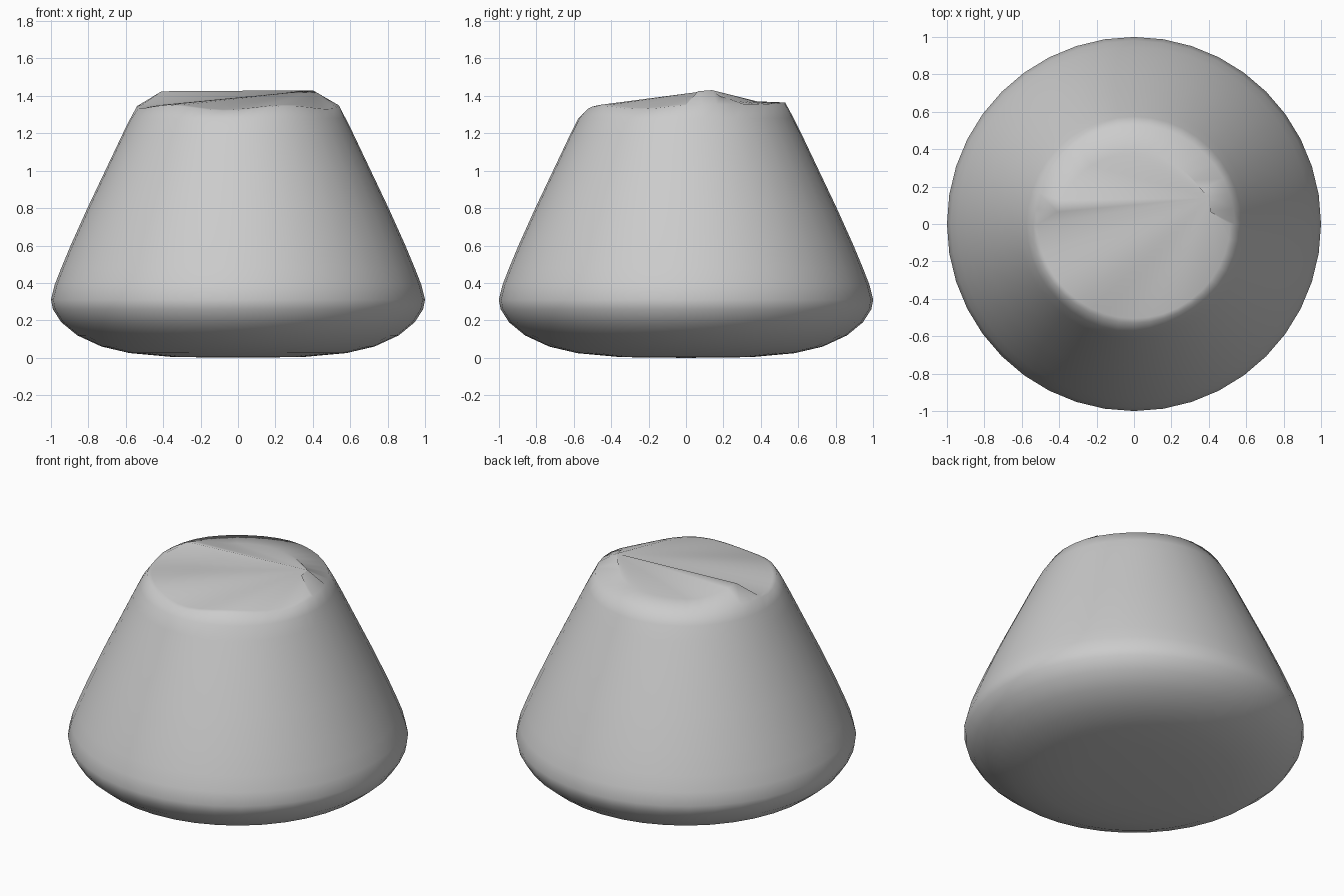
import bpy
import bmesh
from math import sin, cos, pi, radians

cube = bpy.data.objects.get("Cube")
if cube:
    bpy.data.objects.remove(cube, do_unlink=True)

SIDES = 40

# Single grey clay material
clay = bpy.data.materials.new("light grey")
clay.use_nodes = True
grey = (0.6, 0.6, 0.6, 1.0)
clay.diffuse_color = grey
clay.node_tree.nodes["Principled BSDF"].inputs["Base Color"].default_value = grey

# Radius and height of each ring, from the underside up to the shoulder
profile = [(0.35, 0.004), (0.58, 0.025), (0.73, 0.06), (0.86, 0.12), (0.945, 0.19),
           (0.99, 0.26), (1.0, 0.31), (0.98, 0.39), (0.945, 0.48), (0.895, 0.6),
           (0.805, 0.8), (0.71, 1.0), (0.615, 1.2), (0.575, 1.28)]

bm = bmesh.new()


def ring(point):
    """Make one ring of vertices from a function of the angle."""
    verts = []
    for i in range(SIDES):
        a = 2 * pi * i / SIDES
        r, z = point(a)
        verts.append(bm.verts.new((r * cos(a), r * sin(a), z)))
    return verts


def bridge(low, high):
    for i in range(SIDES):
        j = (i + 1) % SIDES
        bm.faces.new((low[i], low[j], high[j], high[i]))


def rim(a):
    """Slightly uneven upper edge of the wall."""
    back = sin(a)
    wave = 0.012 * sin(5 * a + 0.6) * (1 if back < 0 else 0.3)
    return 0.54 - 0.01 * abs(back), 1.347 + 0.014 * back + wave


def lip(a):
    """Inner edge of the broken top: a wide flat crescent at the back."""
    r, z = rim(a)
    back = max(0.0, sin(a))
    if back > 0.12:
        peak = max(0.0, 1 - (back - 0.12) / 0.6)
        return 0.42 - 0.04 * back, 1.37 + 0.058 * peak
    return r - 0.025, z + 0.006


# Body wall and rounded base
rings = [ring(lambda a, p=p: p) for p in profile]
rings += [ring(rim), ring(lip)]
for low, high in zip(rings, rings[1:]):
    bridge(low, high)
base = bm.verts.new((0, 0, 0))
for i in range(SIDES):
    bm.faces.new((base, rings[0][(i + 1) % SIDES], rings[0][i]))

# Sunken cap, fanned out from the peak on the left of the lip
top = rings[-1]
peak = round(radians(19) / (2 * pi) * SIDES)
top[peak].co = (0.4, 0.14, 1.43)
for k in range(1, SIDES - 1):
    bm.faces.new((top[peak], top[(peak + k) % SIDES], top[(peak + k + 1) % SIDES]))

bmesh.ops.recalc_face_normals(bm, faces=bm.faces)
mesh = bpy.data.meshes.new("tapered_body")
bm.to_mesh(mesh)
bm.free()
mesh.materials.append(clay)
body = bpy.data.objects.new("tapered_body", mesh)
bpy.context.collection.objects.link(body)

# Smooth shading
bpy.ops.object.select_all(action="DESELECT")
body.select_set(True)
bpy.context.view_layer.objects.active = body
bpy.ops.object.shade_smooth_by_angle(angle=radians(75))
